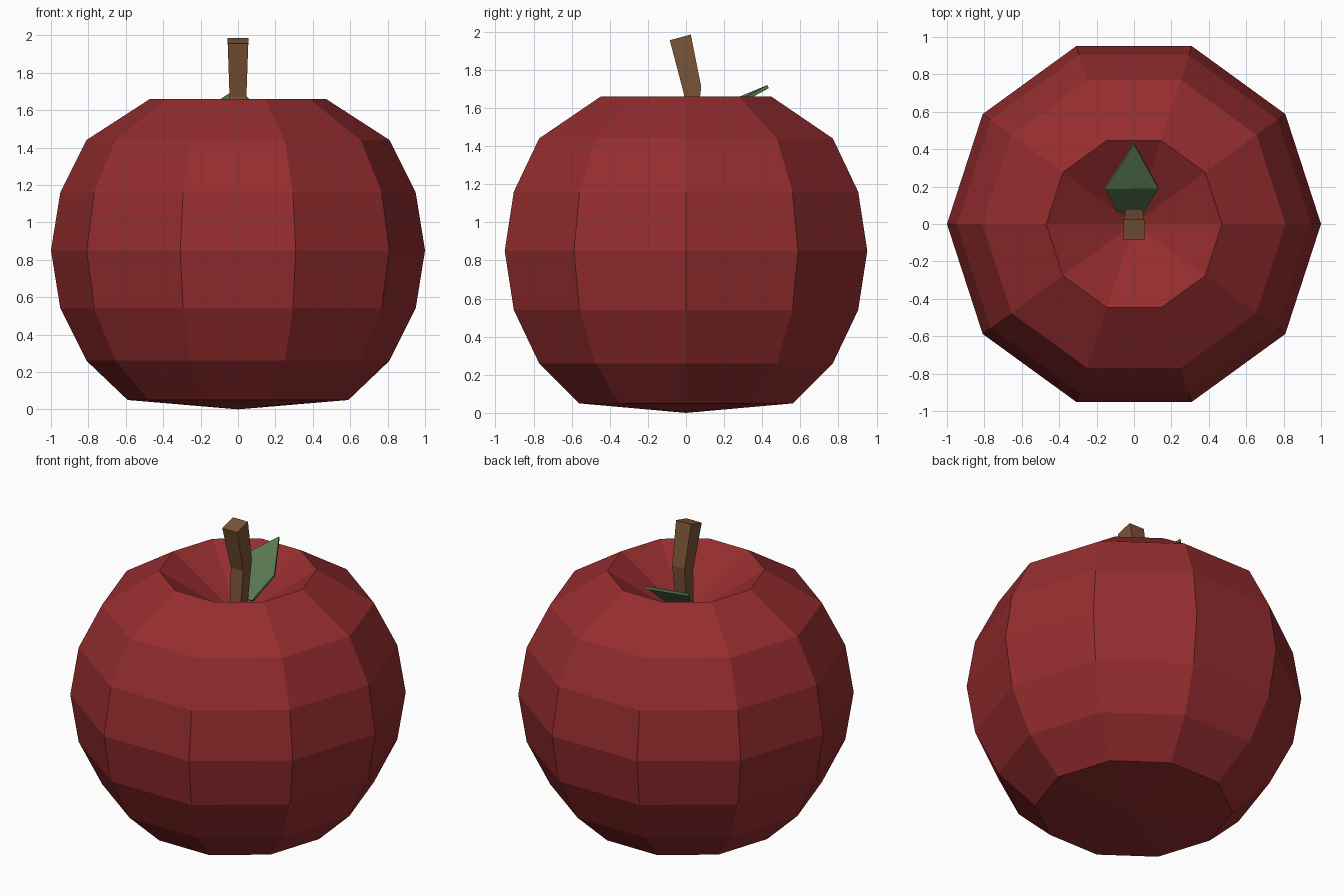
import bpy, bmesh
from math import cos, sin, pi

if "Cube" in bpy.data.objects:
    bpy.data.objects.remove(bpy.data.objects["Cube"])


def make_object(name, bm, color):
    bmesh.ops.recalc_face_normals(bm, faces=bm.faces)
    mesh = bpy.data.meshes.new(name)
    bm.to_mesh(mesh)
    bm.free()
    obj = bpy.data.objects.new(name, mesh)
    bpy.context.collection.objects.link(obj)
    mat = bpy.data.materials.new(name + "_color")
    mat.diffuse_color = (*color, 1)
    mat.use_nodes = True
    mat.node_tree.nodes["Principled BSDF"].inputs["Base Color"].default_value = mat.diffuse_color
    mesh.materials.append(mat)
    return obj


def bridge(bm, rings):
    for a, b in zip(rings, rings[1:]):
        n = len(a)
        for i in range(n):
            bm.faces.new((a[i], a[(i + 1) % n], b[(i + 1) % n], b[i]))


# Apple body: ten-sided lathe with a sunken top and a shallow pointed bottom
SIDES = 10
profile = [(0.59, 0.05), (0.81, 0.26), (0.95, 0.54), (1.0, 0.85),
           (0.95, 1.16), (0.81, 1.44), (0.47, 1.66)]
bm = bmesh.new()
rings = [[bm.verts.new((r * cos(2 * pi * i / SIDES), r * sin(2 * pi * i / SIDES), z))
          for i in range(SIDES)] for r, z in profile]
bridge(bm, rings)
for ring, z in ((rings[0], 0.0), (rings[-1], 1.36)):
    pole = bm.verts.new((0, 0, z))
    for i in range(SIDES):
        bm.faces.new((ring[i], ring[(i + 1) % SIDES], pole))
make_object("apple_body", bm, (0.30, 0.026, 0.028))

# Stem: bent square bar; each section is (half width, front y, front z, back y, back z)
sections = [(0.035, -0.035, 1.34, 0.035, 1.34),
            (0.045, -0.01, 1.67, 0.08, 1.71),
            (0.055, -0.085, 1.955, 0.025, 1.985)]
bm = bmesh.new()
rings = [[bm.verts.new(p) for p in ((-w, fy, fz), (w, fy, fz), (w, by, bz), (-w, by, bz))]
         for w, fy, fz, by, bz in sections]
bridge(bm, rings)
bm.faces.new(rings[0])
bm.faces.new(rings[-1])
make_object("stem", bm, (0.20, 0.09, 0.038))

# Leaf: steep lower half, flatter pointed upper half, slightly rolled
bm = bmesh.new()
base_l, base_r, wide_r, wide_l, tip = [bm.verts.new(p) for p in (
    (-0.09, 0.064, 1.46), (0.055, 0.064, 1.45),
    (0.13, 0.19, 1.59), (-0.155, 0.187, 1.62), (0, 0.427, 1.72))]
bm.faces.new((base_l, base_r, wide_r, wide_l))
bm.faces.new((wide_l, wide_r, tip))
leaf = make_object("leaf", bm, (0.10, 0.19, 0.085))
# Thickness grows downward whichever way the sheet faces
thick = leaf.modifiers.new("thickness", 'SOLIDIFY')
thick.thickness = 0.018
thick.offset = -1 if leaf.data.polygons[0].normal.z > 0 else 1
